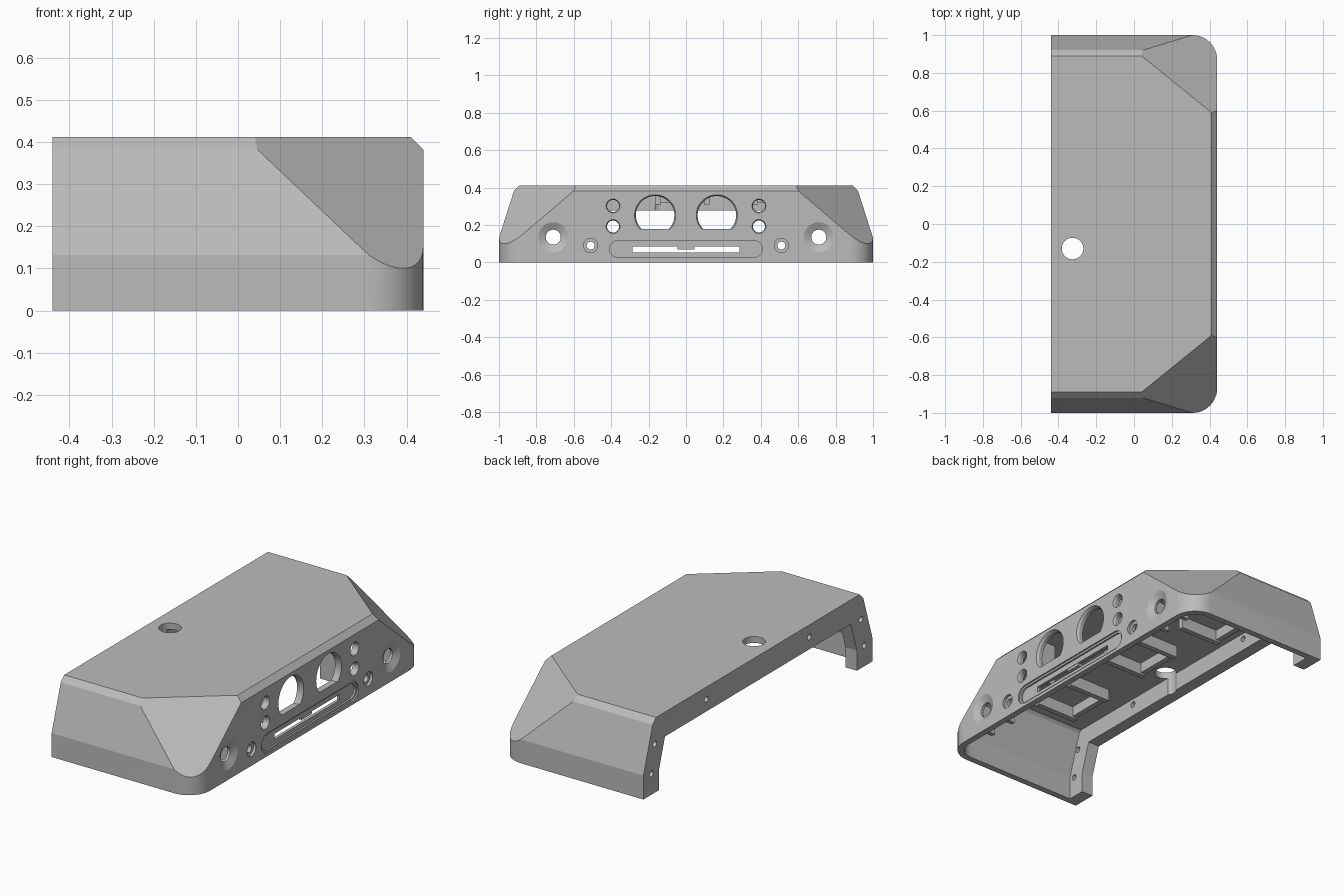
import bpy, bmesh, math
from mathutils import Vector, Matrix

cube = bpy.data.objects.get("Cube")
if cube:
    bpy.data.objects.remove(cube)

grey = bpy.data.materials.new("mid grey plastic")
grey.use_nodes = True
grey.diffuse_color = (0.5, 0.5, 0.5, 1)
grey.node_tree.nodes["Principled BSDF"].inputs["Base Color"].default_value = (0.5, 0.5, 0.5, 1)

BACK, FRONT, SIDE, TOP = -0.44, 0.44, 1.0, 0.412
WALL, RIM = 0.035, 0.135


def add_object(name, bm):
    bmesh.ops.recalc_face_normals(bm, faces=bm.faces[:])
    mesh = bpy.data.meshes.new(name)
    bm.to_mesh(mesh)
    bm.free()
    mesh.materials.append(grey)
    obj = bpy.data.objects.new(name, mesh)
    bpy.context.collection.objects.link(obj)
    return obj


def slice_off(bm, point, normal, inset=0.0):
    """Remove everything beyond a plane and cap the cut."""
    n = Vector(normal).normalized()
    geom = bm.verts[:] + bm.edges[:] + bm.faces[:]
    cut = bmesh.ops.bisect_plane(bm, geom=geom, plane_co=Vector(point) - n * inset,
                                 plane_no=n, clear_outer=True)["geom_cut"]
    edges = [e for e in cut if isinstance(e, bmesh.types.BMEdge)]
    if edges:
        bmesh.ops.holes_fill(bm, edges=edges, sides=0)


def prism(points, offset):
    """Extrude a closed outline of 3D points."""
    bm = bmesh.new()
    face = bm.faces.new([bm.verts.new(p) for p in points])
    top = bmesh.ops.extrude_face_region(bm, geom=[face])["geom"]
    bmesh.ops.translate(bm, vec=offset, verts=[v for v in top if isinstance(v, bmesh.types.BMVert)])
    bmesh.ops.recalc_face_normals(bm, faces=bm.faces[:])
    return bm


def body(inset, back, bottom):
    """Housing form shrunk by an inset, with rounded corners and sliced facets."""
    radius = 0.13 - min(inset, 0.1)
    cx, cy = FRONT - inset - radius, SIDE - inset - radius
    arc = [(cx + radius * math.sin(a), -cy - radius * math.cos(a))
           for a in (i * math.pi / 24 for i in range(13))]
    plan = [(back, -SIDE + inset)] + arc + [(x, -y) for x, y in reversed(arc)] + [(back, SIDE - inset)]
    bm = prism([(x, y, bottom) for x, y in plan], (0, 0, 0.6 - bottom))
    slice_off(bm, (0, 0, TOP), (0, 0, 1), inset)
    slice_off(bm, (0.41, 0, TOP), (1, 0, 1), inset)
    for s in (-1, 1):
        slice_off(bm, (0, s, 0.132), (0, s * 0.25, 0.08), inset)
        slice_off(bm, (0, s * 0.89, TOP), (0, s, 1), inset)
        slice_off(bm, (0.04, s * 0.89, TOP), (0.084, s * 0.1036, 0.1217), inset)
    return bm


def bore(x, y, z, r_in, r_out, depth):
    """Round cutter along x; r_in is the radius at the low x end."""
    bm = bmesh.new()
    bmesh.ops.create_cone(bm, cap_ends=True, segments=48, radius1=r_in, radius2=r_out, depth=depth,
                          matrix=Matrix.Translation((x, y, z)) @ Matrix.Rotation(math.pi / 2, 4, 'Y'))
    return bm


def box_bm(lo, hi):
    x0, y0, z0 = lo
    x1, y1, z1 = hi
    return prism([(x0, y0, z0), (x1, y0, z0), (x1, y1, z0), (x0, y1, z0)], (0, 0, z1 - z0))


def carve(obj, bm):
    cutter = add_object("cutter", bm)
    cutter.hide_render = True
    mod = obj.modifiers.new("carve", 'BOOLEAN')
    mod.operation, mod.solver, mod.object = 'DIFFERENCE', 'EXACT', cutter
    bpy.context.view_layer.objects.active = obj
    bpy.ops.object.modifier_apply(modifier=mod.name)
    bpy.data.objects.remove(cutter)


# Housing: hollow shell, open below, with a thick rim round the open back
housing = add_object("housing", body(0, BACK, 0))
carve(housing, body(WALL, BACK + 0.07, -0.2))
carve(housing, body(RIM, BACK - 0.2, -0.3))

# Round hole in the top
hole = bmesh.new()
bmesh.ops.create_cone(hole, cap_ends=True, segments=48, radius1=0.057, radius2=0.057, depth=0.3,
                      matrix=Matrix.Translation((-0.325, -0.13, TOP)))
carve(housing, hole)

# Control panel openings and rim screw holes
for s in (-1, 1):
    for x, depth, r_in, r_out in ((FRONT, 0.2, 0.103, 0.103), (FRONT, 0.024, 0.103, 0.117)):
        window = bore(x, s * 0.165, 0.252, r_in, r_out, depth)
        slice_off(window, (0, 0, 0.178), (0, 0, -1))
        carve(housing, window)
    for z in (0.302, 0.192):
        carve(housing, bore(FRONT, s * 0.39, z, 0.032, 0.032, 0.2))
        carve(housing, bore(FRONT, s * 0.39, z, 0.032, 0.042, 0.02))
    carve(housing, bore(FRONT, s * 0.71, 0.135, 0.04, 0.04, 0.2))
    carve(housing, bore(FRONT, s * 0.71, 0.135, 0.03, 0.13, 0.05))
    carve(housing, bore(FRONT, s * 0.51, 0.09, 0.021, 0.021, 0.2))
    carve(housing, bore(FRONT, s * 0.51, 0.09, 0.038, 0.038, 0.03))
    for y, z in ((0.45, 0.345), (0.9, 0.27), (0.93, 0.115)):
        carve(housing, bore(BACK, s * y, z, 0.016, 0.016, 0.3))


# Long rounded recess with a through slot
def stadium(x, half_length, radius, z):
    pts = []
    for s in (1, -1):
        for i in range(17):
            a = -math.pi / 2 + i * math.pi / 16
            pts.append((x, s * (half_length - radius + radius * math.cos(a)), z + s * radius * math.sin(a)))
    return pts


carve(housing, prism(stadium(FRONT - 0.008, 0.422, 0.054, 0.072), (0.1, 0, 0)))
carve(housing, prism(stadium(FRONT - 0.018, 0.41, 0.043, 0.072), (0.1, 0, 0)))
carve(housing, box_bm((0.3, -0.285, 0.053), (0.5, 0.285, 0.085)))

bpy.context.view_layer.objects.active = housing
housing.select_set(True)
bpy.ops.object.shade_smooth_by_angle(angle=math.radians(12))
housing.select_set(False)

# Tab inside the slot
add_object("slot_tab", box_bm((0.37, -0.045, 0.07), (0.42, 0.045, 0.086)))

# Board trays under the roof: two walls and a lip each
ROOF = TOP - WALL + 0.005
for i, (x, y) in enumerate(((-0.14, 0.5), (-0.06, -0.02), (-0.08, -0.6))):
    for s in (-1, 1):
        add_object(f"tray_{i}_side", box_bm((x - 0.13, y + s * 0.13 - 0.015, 0.31),
                                            (x + 0.13, y + s * 0.13 + 0.015, ROOF)))
    add_object(f"tray_{i}_end", box_bm((x - 0.13, y - 0.13, 0.32), (x - 0.1, y + 0.13, ROOF)))

# Hanging brackets behind the panel
for s in (-1, 1):
    for y in (0.63, 0.79):
        add_object("panel_bracket", box_bm((0.3, s * y - 0.012, 0.06), (0.41, s * y + 0.012, 0.21)))
    add_object("window_post", box_bm((0.3, s * 0.3 - 0.012, 0.14), (0.41, s * 0.3 + 0.012, ROOF)))
